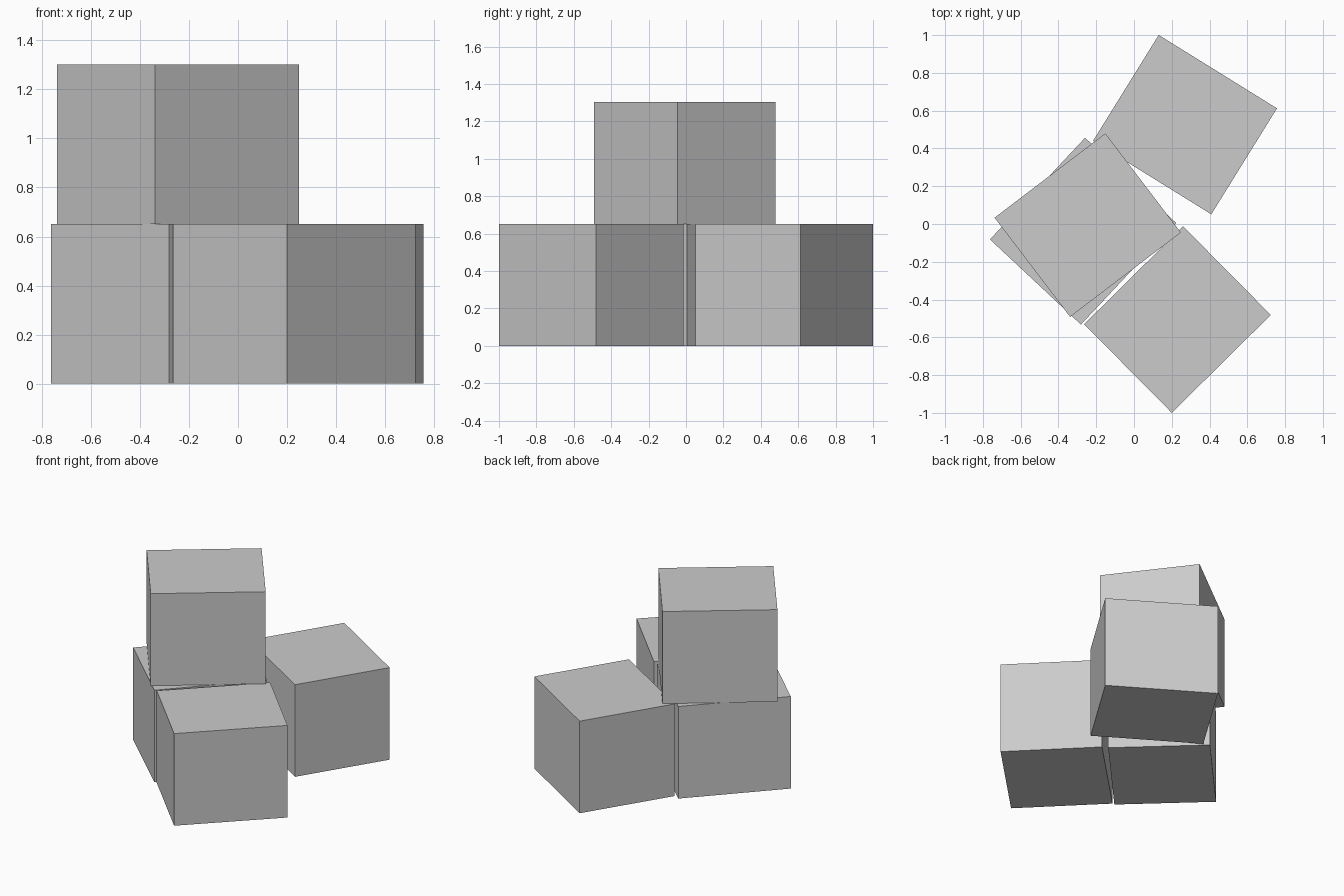
import bpy
from math import radians

cube = bpy.data.objects.get("Cube")
if cube:
    bpy.data.objects.remove(cube, do_unlink=True)

# One plain grey for every box
GREY = (0.6, 0.6, 0.6, 1.0)
grey = bpy.data.materials.new("light_grey")
grey.use_nodes = True
grey.diffuse_color = GREY
grey.node_tree.nodes["Principled BSDF"].inputs["Base Color"].default_value = GREY

WIDTH, DEPTH, HEIGHT = 0.737, 0.66, 0.651


def add_box(name, x, y, level, angle):
    """Add one box, turned about z, standing on the given stack level."""
    bpy.ops.mesh.primitive_cube_add(
        size=1,
        location=(x, y, (level + 0.5) * HEIGHT),
        rotation=(0, 0, radians(angle)),
    )
    box = bpy.context.object
    box.name = name
    box.scale = (WIDTH, DEPTH, HEIGHT)
    bpy.ops.object.transform_apply(location=False, rotation=False, scale=True)
    box.data.materials.append(grey)


# Three boxes on the ground, one stacked on top
add_box("back_box", 0.27, 0.526, 0, -31.8)
add_box("front_box", 0.23, -0.506, 0, 44.7)
add_box("side_box", -0.27, -0.038, 0, 46.9)
add_box("top_box", -0.245, -0.006, 1, 37.3)
